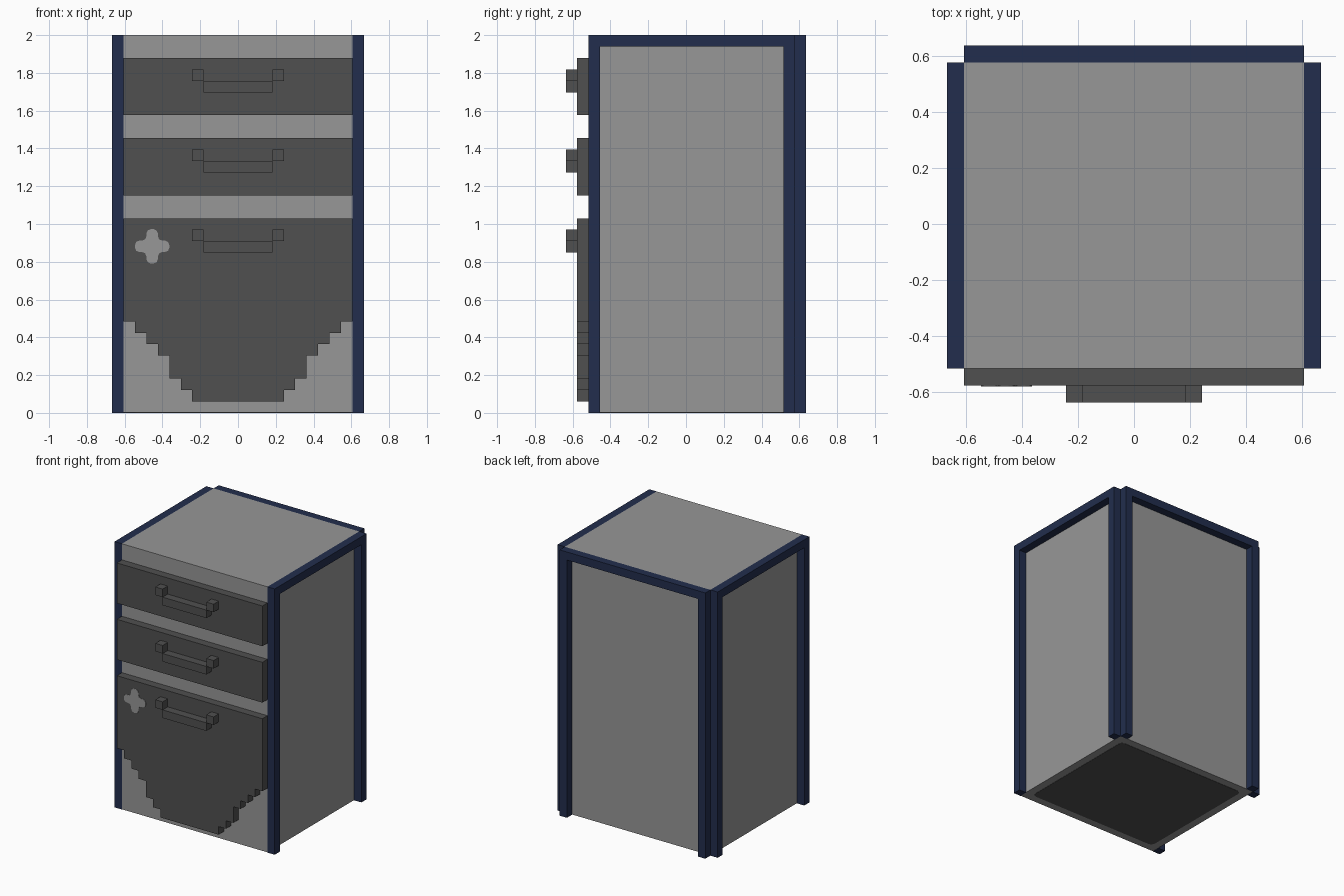
import bpy, bmesh
from mathutils import Vector

if "Cube" in bpy.data.objects:
    bpy.data.objects.remove(bpy.data.objects["Cube"])

U = 2 / 33  # the model sits on a regular grid of this step


def material(name, rgb):
    m = bpy.data.materials.new(name)
    m.diffuse_color = (*rgb, 1)
    m.use_nodes = True
    m.node_tree.nodes["Principled BSDF"].inputs["Base Color"].default_value = m.diffuse_color
    return m


GREY = material("light grey", (0.31, 0.31, 0.31))
DARK = material("dark grey", (0.08, 0.08, 0.08))
NAVY = material("navy", (0.016, 0.027, 0.075))


def prism(name, profile, a, b, axis, mat, round_corners=0):
    """Extrude a closed 2D profile (grid units) from a to b along an axis."""
    def place(p, d):
        c = list(p)
        c.insert(axis, d)
        return Vector(c) * U
    bm = bmesh.new()
    base = bm.faces.new([bm.verts.new(place(p, a)) for p in profile])
    if round_corners:
        bmesh.ops.bevel(bm, geom=bm.verts[:], offset=round_corners * U,
                        segments=2, profile=0.5, affect='VERTICES')
    ext = bmesh.ops.extrude_face_region(bm, geom=bm.faces[:])
    shift = place((0, 0), b - a)
    bmesh.ops.translate(bm, vec=shift,
                        verts=[v for v in ext["geom"] if isinstance(v, bmesh.types.BMVert)])
    bmesh.ops.recalc_face_normals(bm, faces=bm.faces[:])
    me = bpy.data.meshes.new(name)
    bm.to_mesh(me)
    bm.free()
    me.materials.append(mat)
    ob = bpy.data.objects.new(name, me)
    bpy.context.collection.objects.link(ob)
    return ob


def rect(x0, x1, y0, y1):
    return [(x0, y0), (x1, y0), (x1, y1), (x0, y1)]


def arch(x0, x1):
    """Two posts joined by a top bar, one unit thick."""
    return [(x0, 0), (x0 + 1, 0), (x0 + 1, 32), (x1 - 1, 32),
            (x1 - 1, 0), (x1, 0), (x1, 33), (x0, 33)]


# Cabinet body, with the dark panel set in its underside
prism("cabinet_body", rect(-10, 10, -8.5, 9.5), 0.03, 33, 2, GREY)
prism("underside_panel", rect(-9, 9, -7.5, 8.5), 0, 0.03, 2, DARK, 0.5)

# Frames on both sides and the back
prism("left_frame", arch(-8.5, 9.5), -11, -10, 0, NAVY)
prism("right_frame", arch(-8.5, 9.5), 10, 11, 0, NAVY)
prism("back_frame", arch(-10, 10), 9.5, 10.5, 1, NAVY)

# Two upper drawers
prism("top_drawer", rect(-10, 10, 26, 31), -9.5, -8.5, 1, DARK)
prism("middle_drawer", rect(-10, 10, 19, 24), -9.5, -8.5, 1, DARK)

# Large bottom drawer with a stepped lower edge
half = [(10, 17), (10, 8)]
for x, z in [(9, 7), (8, 6), (7, 5), (6, 3), (5, 2), (4, 1)]:
    half += [(x, half[-1][1]), (x, z)]
prism("bottom_drawer", half + [(-x, z) for x, z in reversed(half)],
      -9.5, -8.5, 1, DARK)

# Handles: two pegs and a lower bar
for label, z in (("top", 28), ("middle", 21), ("bottom", 14)):
    prism(label + "_handle_bar", rect(-3, 3, z, z + 1), -10.5, -9.5, 1, DARK)
    for side, x in (("left", -4), ("right", 3)):
        prism(f"{label}_handle_{side}_peg", rect(x, x + 1, z + 1, z + 2),
              -10.5, -9.5, 1, DARK)

# Painted cross mark on the bottom drawer
quarter = [(0.5, 1.5), (0.5, 0.5), (1.5, 0.5)]
cross = []
for _ in range(4):
    cross += quarter
    quarter = [(z, -x) for x, z in quarter]
prism("cross_mark", [(x - 7.5, z + 14.55) for x, z in cross],
      -9.54, -9.5, 1, GREY, 0.38)
